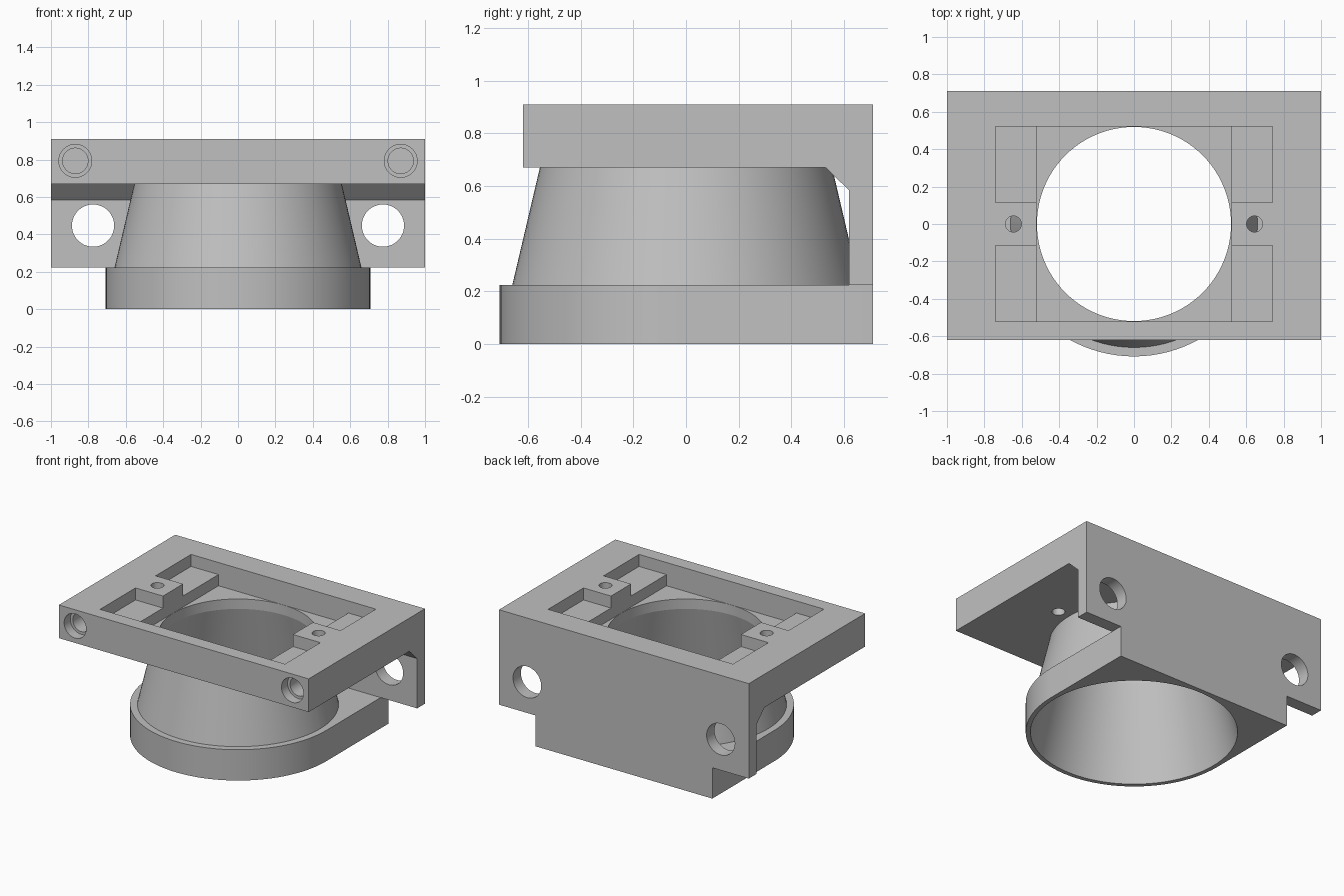
import bpy, bmesh
from math import sin, cos, pi
from mathutils import Matrix

cube = bpy.data.objects.get("Cube")
if cube:
    bpy.data.objects.remove(cube, do_unlink=True)

grey = bpy.data.materials.new("plain grey")
grey.use_nodes = True
grey.diffuse_color = (0.53, 0.53, 0.53, 1)
grey.node_tree.nodes["Principled BSDF"].inputs["Base Color"].default_value = grey.diffuse_color

SEGMENTS = 96


def finish(name, bm):
    bmesh.ops.recalc_face_normals(bm, faces=bm.faces)
    mesh = bpy.data.meshes.new(name)
    bm.to_mesh(mesh)
    bm.free()
    mesh.materials.append(grey)
    obj = bpy.data.objects.new(name, mesh)
    bpy.context.collection.objects.link(obj)
    return obj


def prism(name, points, offset):
    """Extrude a closed outline of 3D points along an offset."""
    bm = bmesh.new()
    face = bm.faces.new([bm.verts.new(p) for p in points])
    result = bmesh.ops.extrude_face_region(bm, geom=[face], use_keep_orig=True)
    moved = [v for v in result["geom"] if isinstance(v, bmesh.types.BMVert)]
    bmesh.ops.translate(bm, verts=moved, vec=offset)
    return finish(name, bm)


def box(name, x0, x1, y0, y1, z0, z1):
    outline = [(x0, y0, z0), (x1, y0, z0), (x1, y1, z0), (x0, y1, z0)]
    return prism(name, outline, (0, 0, z1 - z0))


def lathe(name, profile, centre=(0, 0, 0), along_y=False, segments=SEGMENTS):
    """Closed solid of revolution from (radius, height) rings."""
    bm = bmesh.new()
    rings = [[bm.verts.new((r * cos(2 * pi * i / segments), r * sin(2 * pi * i / segments), h))
              for i in range(segments)] for r, h in profile]
    for low, high in zip(rings, rings[1:]):
        for i in range(segments):
            j = (i + 1) % segments
            bm.faces.new((low[i], low[j], high[j], high[i]))
    bm.faces.new(rings[0])
    bm.faces.new(rings[-1])
    turn = Matrix.Rotation(-pi / 2, 4, "X") if along_y else Matrix()
    bm.transform(Matrix.Translation(centre) @ turn)
    return finish(name, bm)


def combine(body, tool, operation):
    mod = body.modifiers.new(tool.name, "BOOLEAN")
    mod.operation = operation
    mod.solver = "EXACT"
    mod.object = tool
    bpy.context.view_layer.objects.active = body
    bpy.ops.object.modifier_apply(modifier=mod.name)
    bpy.data.objects.remove(tool, do_unlink=True)


# Top plate and back wall, one side profile with an inner chamfer
side = [(-0.62, 0.67), (0.53, 0.67), (0.62, 0.583), (0.62, 0.223),
        (0.71, 0.223), (0.71, 0.91), (-0.62, 0.91)]
body = prism("mounting_bracket", [(-1, y, z) for y, z in side], (2, 0, 0))

# Base collar, round at the front and square at the back
R = 0.708
half = SEGMENTS // 2
arc = [(-R * cos(pi * i / half), -R * sin(pi * i / half), 0) for i in range(half + 1)]
collar = prism("base_collar", arc + [(R, 0.71, 0), (-R, 0.71, 0)], (0, 0, 0.223))
combine(body, collar, "UNION")

# Tapered funnel, running into the collar and the plate
combine(body, lathe("funnel", [(0.685, 0.117), (0.66, 0.223), (0.555, 0.67), (0.555, 0.7)]), "UNION")

# Tapered bore
bore = lathe("bore", [(0.682, -0.02), (0.677, 0), (0.519, 0.67), (0.519, 0.8)])
combine(body, bore, "DIFFERENCE")

# Deep central pocket
combine(body, box("pocket", -0.52, 0.52, -0.52, 0.52, 0.742, 1), "DIFFERENCE")

for s in (-1, 1):
    # Shallow corner recesses beside each screw tab
    for t in (-1, 1):
        xs = sorted((s * 0.51, s * 0.74))
        ys = sorted((t * 0.115, t * 0.52))
        combine(body, box("corner_recess", *xs, *ys, 0.823, 1), "DIFFERENCE")
    # Screw hole through the tab
    combine(body, lathe("tab_hole", [(0.043, 0.6), (0.043, 1)], (s * 0.645, 0, 0), segments=32),
            "DIFFERENCE")
    # Stepped blind hole in the front edge
    step = [(0.088, -0.05), (0.088, 0.07), (0.068, 0.07), (0.068, 0.25)]
    combine(body, lathe("front_hole", step, (s * 0.87, -0.62, 0.793), True, 48), "DIFFERENCE")
    # Large hole through the back wall
    combine(body, lathe("wall_hole", [(0.113, 0.5), (0.113, 0.8)], (s * 0.775, 0, 0.447), True, 48),
            "DIFFERENCE")

bpy.ops.object.select_all(action="DESELECT")
body.select_set(True)
bpy.context.view_layer.objects.active = body
bpy.ops.object.shade_smooth_by_angle(angle=pi / 18)
